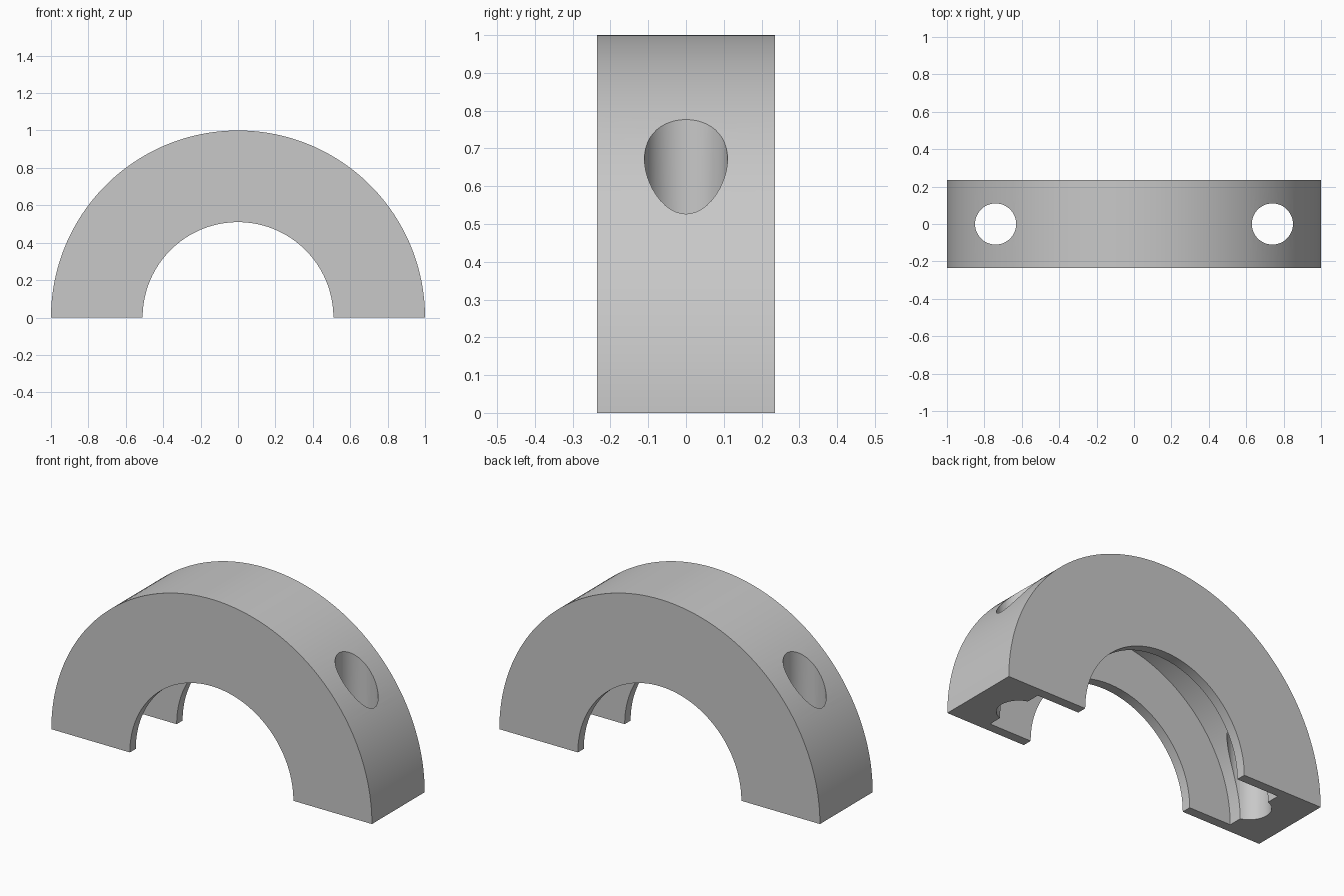
import bpy, bmesh, math

cube = bpy.data.objects.get("Cube")
if cube:
    bpy.data.objects.remove(cube, do_unlink=True)

OUTER, INNER, GROOVE = 1.0, 0.51, 0.77     # radii
HALF_WIDTH, HALF_GROOVE = 0.235, 0.182     # along y
HOLE_X, HOLE_RADIUS = 0.74, 0.11

# Material
grey = bpy.data.materials.new("plain grey")
grey.use_nodes = True
colour = (0.58, 0.58, 0.58, 1)
grey.diffuse_color = colour
grey.node_tree.nodes["Principled BSDF"].inputs["Base Color"].default_value = colour

# Half ring: U-shaped section swept half a turn, open groove facing inward
right_side = [(GROOVE, HALF_GROOVE), (INNER, HALF_GROOVE),
              (INNER, HALF_WIDTH), (OUTER, HALF_WIDTH)]
section = right_side + [(r, -y) for r, y in reversed(right_side)]
bm = bmesh.new()
start = [bm.verts.new((r, y, 0)) for r, y in section]
edges = [bm.edges.new((start[i - 1], start[i])) for i in range(len(start))]
swept = bmesh.ops.spin(bm, geom=start + edges, cent=(0, 0, 0), axis=(0, -1, 0),
                       angle=math.pi, steps=96)
bmesh.ops.edgeloop_fill(bm, edges=edges)
bmesh.ops.edgeloop_fill(bm, edges=[g for g in swept["geom_last"]
                                   if isinstance(g, bmesh.types.BMEdge)])
bmesh.ops.recalc_face_normals(bm, faces=bm.faces)
mesh = bpy.data.meshes.new("half_ring_clamp")
bm.to_mesh(mesh)
bm.free()
mesh.materials.append(grey)
clamp = bpy.data.objects.new("half_ring_clamp", mesh)
bpy.context.collection.objects.link(clamp)

# Vertical bolt holes through both feet
cutters = []
for side in (-1, 1):
    bpy.ops.mesh.primitive_cylinder_add(vertices=48, radius=HOLE_RADIUS, depth=2,
                                        location=(side * HOLE_X, 0, 0.5))
    cutter = bpy.context.object
    cutter.name = "bolt_hole_cutter"
    cutter.hide_render = True
    cutter.data.materials.append(grey)
    cutters.append(cutter)
    cut = clamp.modifiers.new("bolt_hole", 'BOOLEAN')
    cut.operation, cut.solver, cut.object = 'DIFFERENCE', 'EXACT', cutter

bpy.ops.object.select_all(action='DESELECT')
clamp.select_set(True)
bpy.context.view_layer.objects.active = clamp
for modifier in list(clamp.modifiers):
    bpy.ops.object.modifier_apply(modifier=modifier.name)
for cutter in cutters:
    bpy.data.objects.remove(cutter, do_unlink=True)
bpy.ops.object.shade_smooth_by_angle(angle=math.radians(30))
